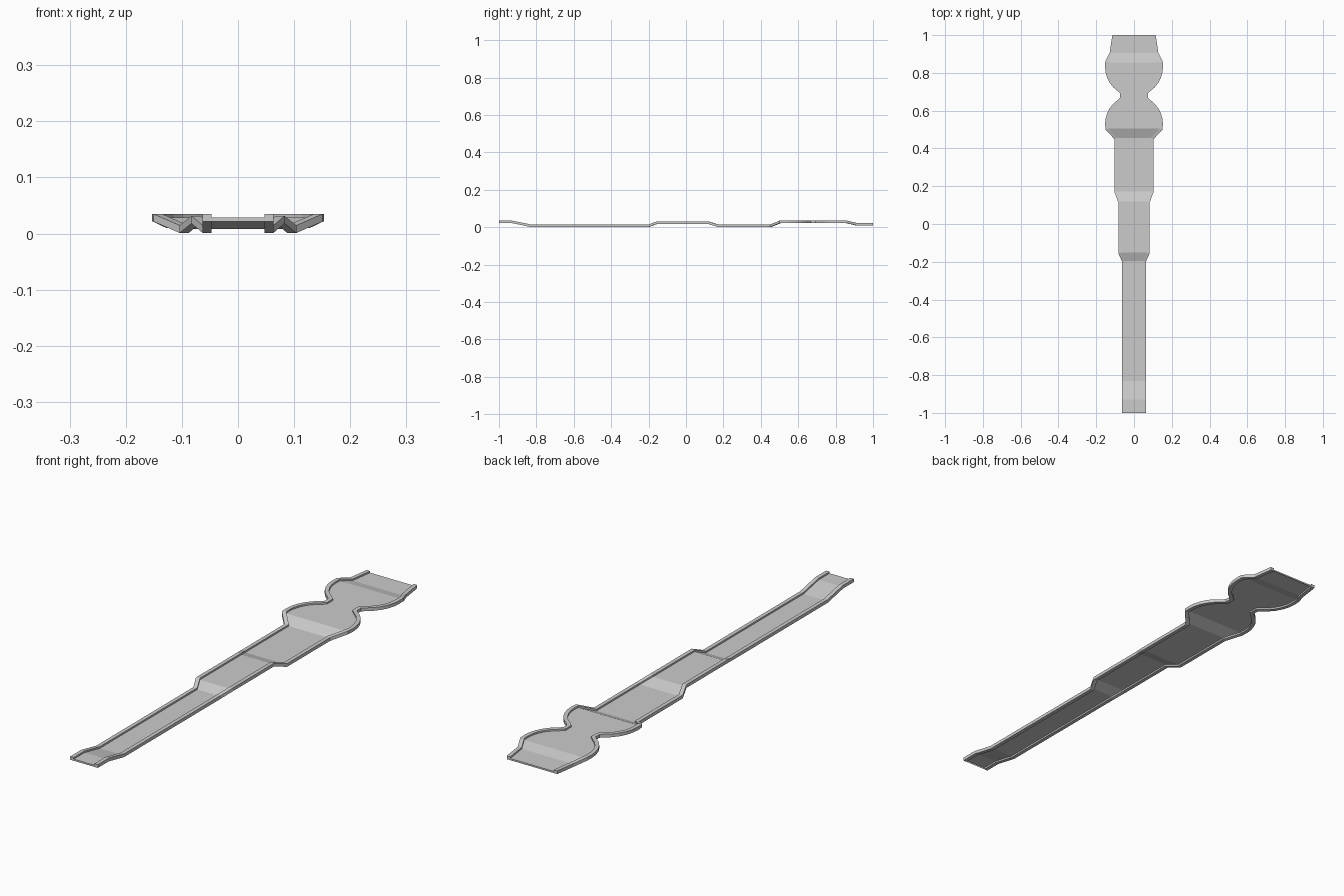
import bpy
import bmesh
import math
from mathutils import Vector

if "Cube" in bpy.data.objects:
    bpy.data.objects.remove(bpy.data.objects["Cube"])

RIM_W, RIM_H, MID = 0.016, 0.0135, 0.0068


def arc(cy, a0, a1, n, z):
    """Stations on a circular bulge centred on the strap's axis."""
    out = []
    for i in range(n + 1):
        a = math.radians(a0 + (a1 - a0) * i / n)
        out.append((0.153 * math.cos(a), cy + 0.153 * math.sin(a), z))
    return out


# Outer edge stations: half width, y, bottom height of the rim
HIGH, LOW = 0.0215, 0.001
stations = [
    (0.063, -1.0, HIGH), (0.063, -0.93, HIGH), (0.063, -0.83, LOW),
    (0.063, -0.20, LOW), (0.083, -0.155, 0.018),
    (0.083, 0.115, 0.018), (0.104, 0.17, LOW),
    (0.104, 0.45, LOW), (0.151, 0.50, HIGH),
]
stations += arc(0.53, 0, 56, 5, HIGH)
stations += [(0.074, 0.668, HIGH), (0.074, 0.692, HIGH)]
stations += arc(0.83, -56, 0, 5, HIGH)
stations += [(0.152, 0.86, HIGH), (0.128, 0.91, 0.010), (0.115, 1.0, 0.010)]


def inset(pts, width):
    """Mitred inward offset of the edge line, seen from above."""
    out = []
    for i, (x, y, z) in enumerate(pts):
        p = Vector((x, y))
        if i in (0, len(pts) - 1):
            out.append((x - width, y, z))
            continue
        d0 = (p - Vector(pts[i - 1][:2])).normalized()
        d1 = (Vector(pts[i + 1][:2]) - p).normalized()
        n0, n1 = Vector((-d0.y, d0.x)), Vector((-d1.y, d1.x))
        n = (n0 + n1).normalized()
        q = p + n * (width / max(n.dot(n0), 0.6))
        out.append((q.x, q.y, z))
    return out


inner = inset(stations, RIM_W)


def finish(bm, name):
    bmesh.ops.recalc_face_normals(bm, faces=bm.faces[:])
    mesh = bpy.data.meshes.new(name)
    bm.to_mesh(mesh)
    bm.free()
    obj = bpy.data.objects.new(name, mesh)
    bpy.context.collection.objects.link(obj)
    return obj


# Raised rim along each long edge
for side, name in ((1, "right_rim"), (-1, "left_rim")):
    bm = bmesh.new()
    rings = []
    for (xo, yo, z), (xi, yi, _) in zip(stations, inner):
        rings.append([bm.verts.new(c) for c in (
            (side * xo, yo, z), (side * xo, yo, z + RIM_H),
            (side * xi, yi, z + RIM_H), (side * xi, yi, z))])
    for a, b in zip(rings, rings[1:]):
        for k in range(4):
            m = (k + 1) % 4
            bm.faces.new((a[k], a[m], b[m], b[k]))
    bm.faces.new(rings[0])
    bm.faces.new(rings[-1][::-1])
    finish(bm, name)

# Recessed thin sheet between the rims, with a short lip down at both ends
bm = bmesh.new()
rows = [(x, y, z + MID) for x, y, z in inner]
rows = [inner[0]] + rows + [inner[-1]]
pairs = [[bm.verts.new((s * x, y, z)) for s in (-1, 1)] for x, y, z in rows]
for a, b in zip(pairs, pairs[1:]):
    bm.faces.new((a[0], a[1], b[1], b[0]))
finish(bm, "walkway_sheet")
